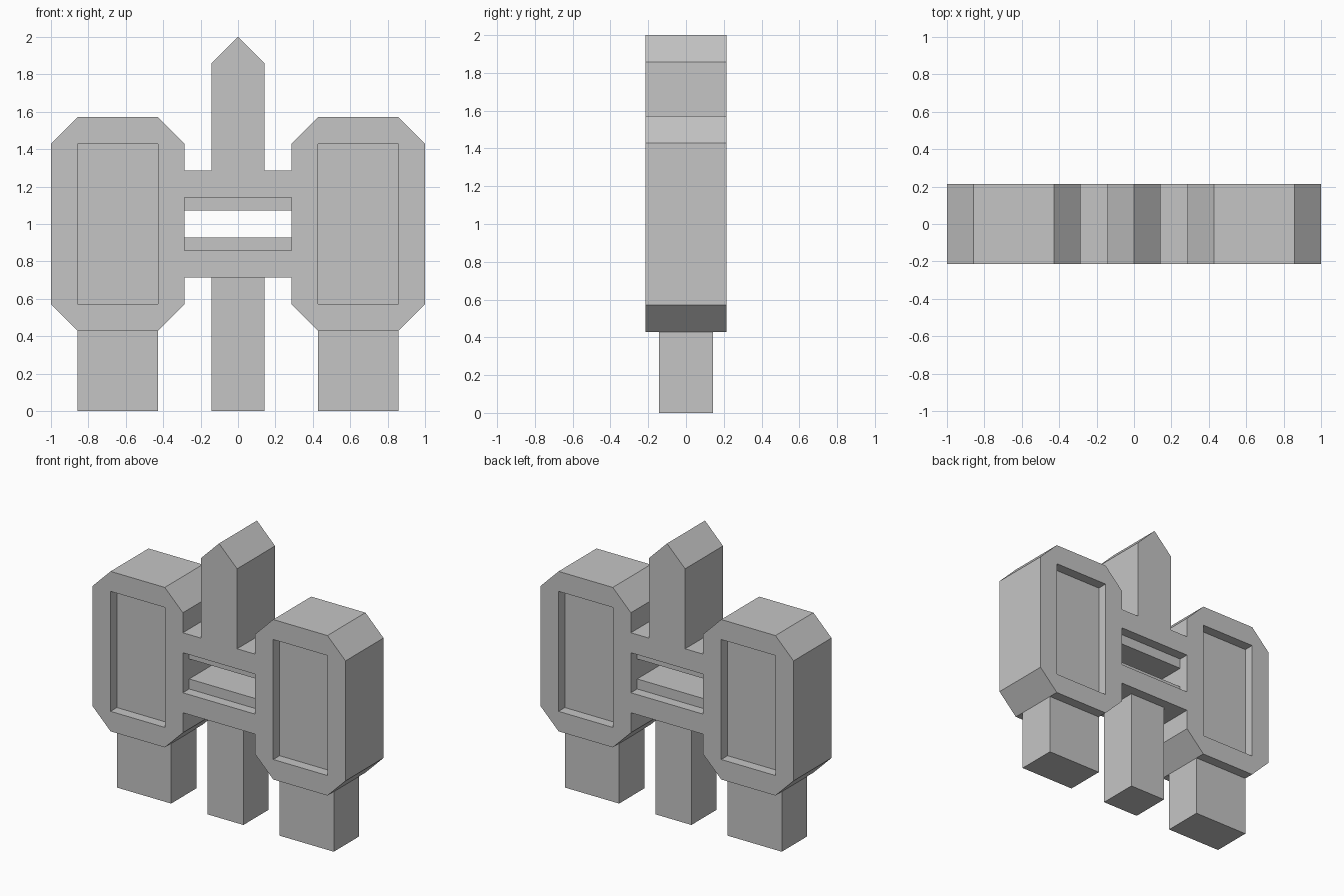
import bpy
import bmesh

U = 2 / 14  # grid module: the model is 14 modules tall and wide

default = bpy.data.objects.get("Cube")
if default:
    bpy.data.objects.remove(default, do_unlink=True)

grey = bpy.data.materials.new("plain_grey")
grey.use_nodes = True
grey.diffuse_color = (0.56, 0.56, 0.56, 1)
grey.node_tree.nodes["Principled BSDF"].inputs["Base Color"].default_value = grey.diffuse_color


def prism(name, outline, y0, y1):
    """Extrude an x-z outline, given in modules, from y0 to y1."""
    bm = bmesh.new()
    face = bm.faces.new([bm.verts.new((x * U, y0 * U, z * U)) for x, z in outline])
    extruded = bmesh.ops.extrude_face_region(bm, geom=[face])["geom"]
    moved = [v for v in extruded if isinstance(v, bmesh.types.BMVert)]
    bmesh.ops.translate(bm, verts=moved, vec=(0, (y1 - y0) * U, 0))
    bmesh.ops.recalc_face_normals(bm, faces=bm.faces)
    mesh = bpy.data.meshes.new(name)
    bm.to_mesh(mesh)
    bm.free()
    mesh.materials.append(grey)
    obj = bpy.data.objects.new(name, mesh)
    bpy.context.collection.objects.link(obj)
    return obj


def box(name, x0, x1, y0, y1, z0, z1):
    return prism(name, [(x0, z0), (x1, z0), (x1, z1), (x0, z1)], y0, y1)


# Body: pointed blade, bridge and two eight-sided pods in one silhouette
half = [(1, 13), (1, 9), (2, 9), (2, 10), (3, 11), (6, 11), (7, 10),
        (7, 4), (6, 3), (3, 3), (2, 4), (2, 5)]
outline = [(0, 14)] + half + [(-x, z) for x, z in reversed(half)]
body = prism("body", outline, -1.5, 1.5)

# Cutters: slot through the bridge, shallow pockets in both pod faces
cutters = [box("slot_cutter", -2, 2, -2, 2, 6, 8)]
for side in (-1, 1):
    for y in (-1.5, 1.5):
        x0, x1 = sorted((3 * side, 6 * side))
        cutters.append(box("pocket_cutter", x0, x1, y - 0.5, y + 0.5, 4, 10))
for cutter in cutters:
    cutter.hide_render = True
    cut = body.modifiers.new("cut", 'BOOLEAN')
    cut.operation = 'DIFFERENCE'
    cut.solver = 'EXACT'
    cut.object = cutter

# Bake the cuts and drop the cutters
bpy.context.view_layer.update()
evaluated = body.evaluated_get(bpy.context.evaluated_depsgraph_get())
baked = bpy.data.meshes.new_from_object(evaluated)
body.modifiers.clear()
body.data = baked
for cutter in cutters:
    bpy.data.objects.remove(cutter, do_unlink=True)

# Set-back bars along the top and bottom of the slot
box("slot_lower_bar", -2, 2, -1, 1, 6, 6.5)
box("slot_upper_bar", -2, 2, -1, 1, 7.5, 8)

# Legs
box("centre_leg", -1, 1, -1, 1, 0, 5)
box("left_leg", 3, 6, -1, 1, 0, 3)
box("right_leg", -6, -3, -1, 1, 0, 3)
